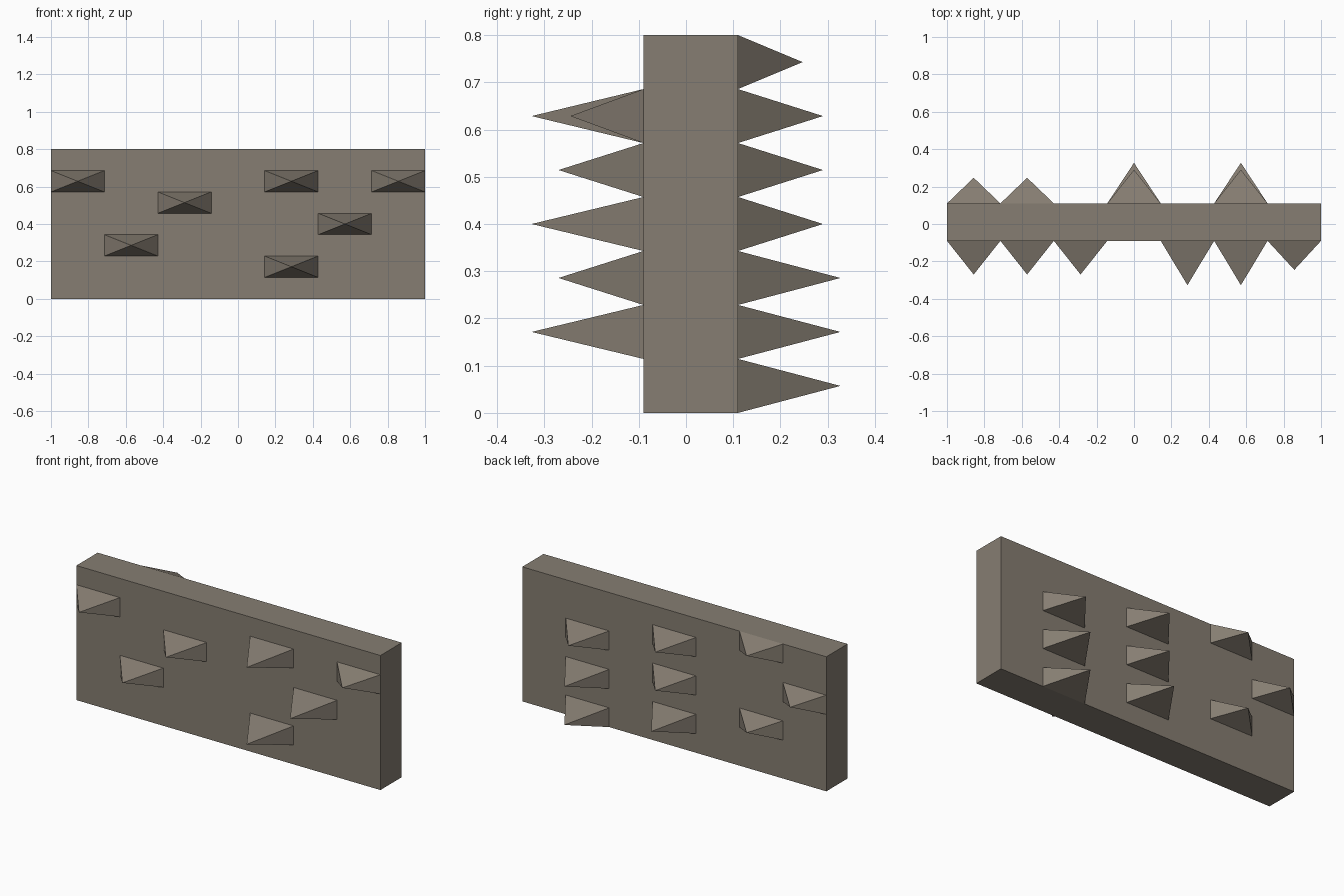
import bpy, bmesh

if "Cube" in bpy.data.objects:
    bpy.data.objects.remove(bpy.data.objects["Cube"])

# Spiked wall: a slab divided into 7 x 7 cells per side, some pulled out to points
N = 7
W, H = 2.0, 0.8
FRONT, BACK = -0.09, 0.11

# (column, row) -> y of the spike tip
front_tips = {(0, 5): -0.27, (1, 2): -0.27, (2, 4): -0.27, (4, 5): -0.327,
              (4, 1): -0.327, (5, 3): -0.327, (6, 5): -0.245}
back_tips = {(5, 4): 0.29, (5, 2): 0.327, (5, 0): 0.327,
             (3, 5): 0.29, (3, 3): 0.29, (3, 1): 0.327,
             (1, 6): 0.247, (1, 2): 0.247, (0, 4): 0.247}

stone = bpy.data.materials.new("warm grey stone")
stone.diffuse_color = (0.238, 0.207, 0.168, 1)
stone.use_nodes = True
stone.node_tree.nodes["Principled BSDF"].inputs["Base Color"].default_value = stone.diffuse_color

bm = bmesh.new()


def point(col, row, y):
    return bm.verts.new((-W / 2 + W * col / N, y, H * row / N))


def add_side(y, tips):
    """One broad side: flat cells, with four-sided spikes on the listed cells."""
    grid = [[point(c, r, y) for r in range(N + 1)] for c in range(N + 1)]
    for c in range(N):
        for r in range(N):
            quad = [grid[c][r], grid[c + 1][r], grid[c + 1][r + 1], grid[c][r + 1]]
            if (c, r) in tips:
                tip = point(c + 0.5, r + 0.5, tips[c, r])
                for i in range(4):
                    bm.faces.new((quad[i], quad[(i + 1) % 4], tip))
            else:
                bm.faces.new(quad)
    # outline of the side, in order
    return ([grid[i][0] for i in range(N)] + [grid[N][i] for i in range(N)] +
            [grid[N - i][N] for i in range(N)] + [grid[0][N - i] for i in range(N)])


front = add_side(FRONT, front_tips)
back = add_side(BACK, back_tips)

# Rim joining front and back
for i in range(len(front)):
    j = (i + 1) % len(front)
    bm.faces.new((front[i], front[j], back[j], back[i]))
bmesh.ops.recalc_face_normals(bm, faces=bm.faces[:])

mesh = bpy.data.meshes.new("spiked_wall")
bm.to_mesh(mesh)
bm.free()
mesh.materials.append(stone)
bpy.context.collection.objects.link(bpy.data.objects.new("spiked_wall", mesh))
